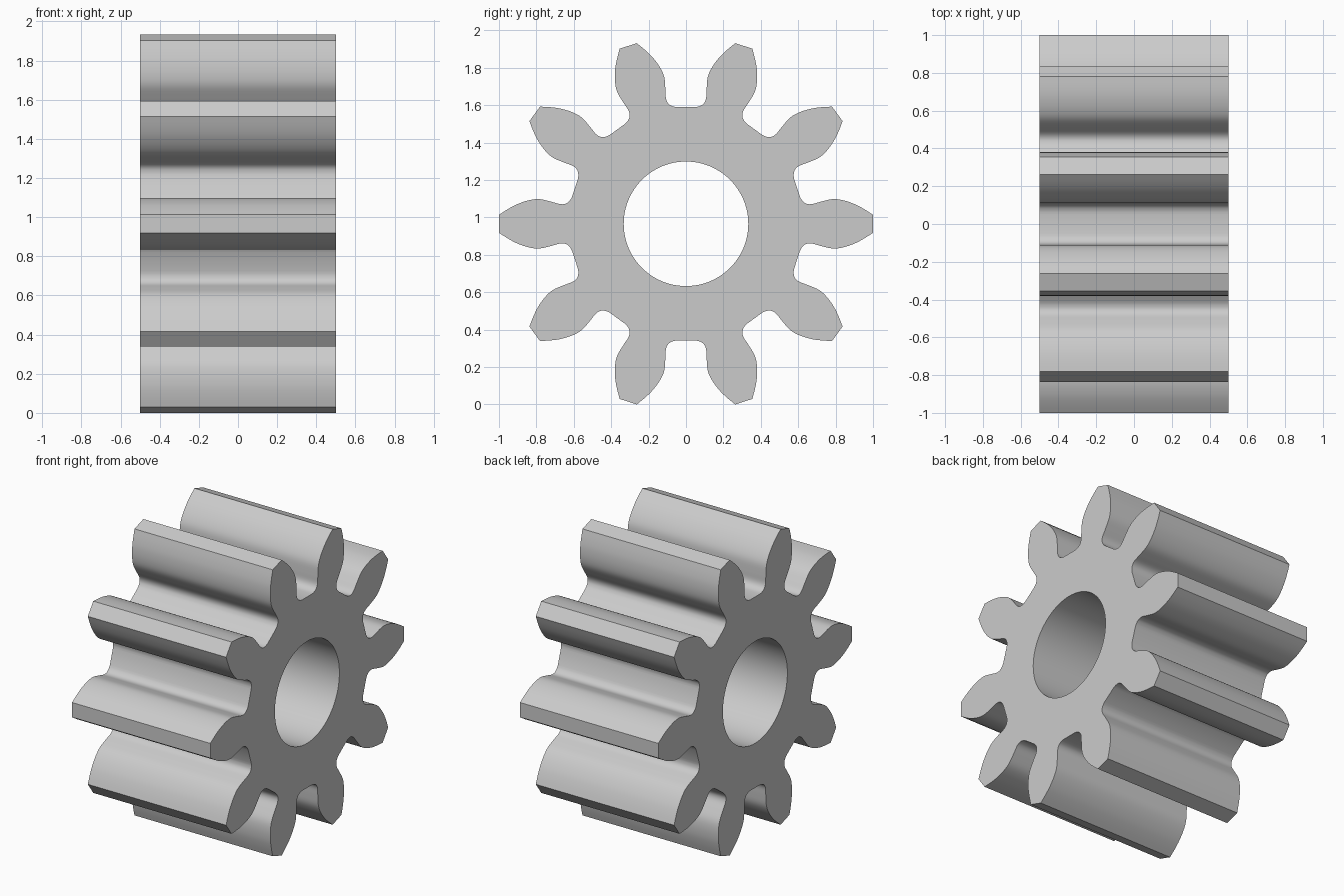
import bpy
import bmesh
import math
from mathutils import Vector, Matrix

TEETH = 10
CENTRE_Z = 0.966
HALF_LENGTH = 0.5
BORE_RADIUS = 0.333

cube = bpy.data.objects.get("Cube")
if cube:
    bpy.data.objects.remove(cube, do_unlink=True)

steel = bpy.data.materials.new("plain grey")
steel.use_nodes = True
grey = (0.6, 0.6, 0.6, 1.0)
steel.diffuse_color = grey
steel.node_tree.nodes["Principled BSDF"].inputs["Base Color"].default_value = grey


def smooth_path(points, steps=4):
    """Pass a smooth curve through the given points."""
    pts = [Vector(p) for p in points]
    pts = [2 * pts[0] - pts[1]] + pts + [2 * pts[-1] - pts[-2]]
    path = []
    for a, b, c, d in zip(pts, pts[1:], pts[2:], pts[3:]):
        for i in range(steps):
            t = i / steps
            path.append(0.5 * (2 * b + (c - a) * t
                               + (2 * a - 5 * b + 4 * c - d) * t ** 2
                               + (3 * b - a - 3 * c + d) * t ** 3))
    path.append(pts[-2])
    return path


# One tooth flank, from tip to root: distance outward, half width
flank = smooth_path([(1, 0.048), (0.95, 0.08), (0.9, 0.106), (0.84, 0.126),
                     (0.784, 0.132), (0.72, 0.118), (0.67, 0.105),
                     (0.64, 0.109), (0.62, 0.126), (0.609, 0.145)])
tooth = [Vector((p.x, -p.y)) for p in reversed(flank)] + flank

# Gear outline and bore as closed loops
outline = []
for i in range(TEETH):
    turn = Matrix.Rotation(math.tau * i / TEETH, 2)
    outline += [turn @ p for p in tooth]
bore = [Vector((math.cos(a), math.sin(a))) * BORE_RADIUS
        for a in (math.tau * i / 96 for i in range(96))]

# Fill the cross-section, then extrude it along x
bm = bmesh.new()
for loop in (outline, bore):
    verts = [bm.verts.new((-HALF_LENGTH, p.x, p.y + CENTRE_Z)) for p in loop]
    for a, b in zip(verts, verts[1:] + verts[:1]):
        bm.edges.new((a, b))
bmesh.ops.triangle_fill(bm, edges=bm.edges[:], use_beauty=True,
                        normal=(-1, 0, 0))
extruded = bmesh.ops.extrude_face_region(bm, geom=bm.faces[:],
                                         use_keep_orig=True)
moved = [g for g in extruded["geom"] if isinstance(g, bmesh.types.BMVert)]
bmesh.ops.translate(bm, verts=moved, vec=(2 * HALF_LENGTH, 0, 0))
bmesh.ops.recalc_face_normals(bm, faces=bm.faces[:])

mesh = bpy.data.meshes.new("spur_gear")
bm.to_mesh(mesh)
bm.free()
mesh.materials.append(steel)
gear = bpy.data.objects.new("spur_gear", mesh)
bpy.context.collection.objects.link(gear)

# Smooth flanks and bore, crisp tips and ends
bpy.ops.object.select_all(action="DESELECT")
gear.select_set(True)
bpy.context.view_layer.objects.active = gear
bpy.ops.object.shade_smooth_by_angle(angle=math.radians(30))
